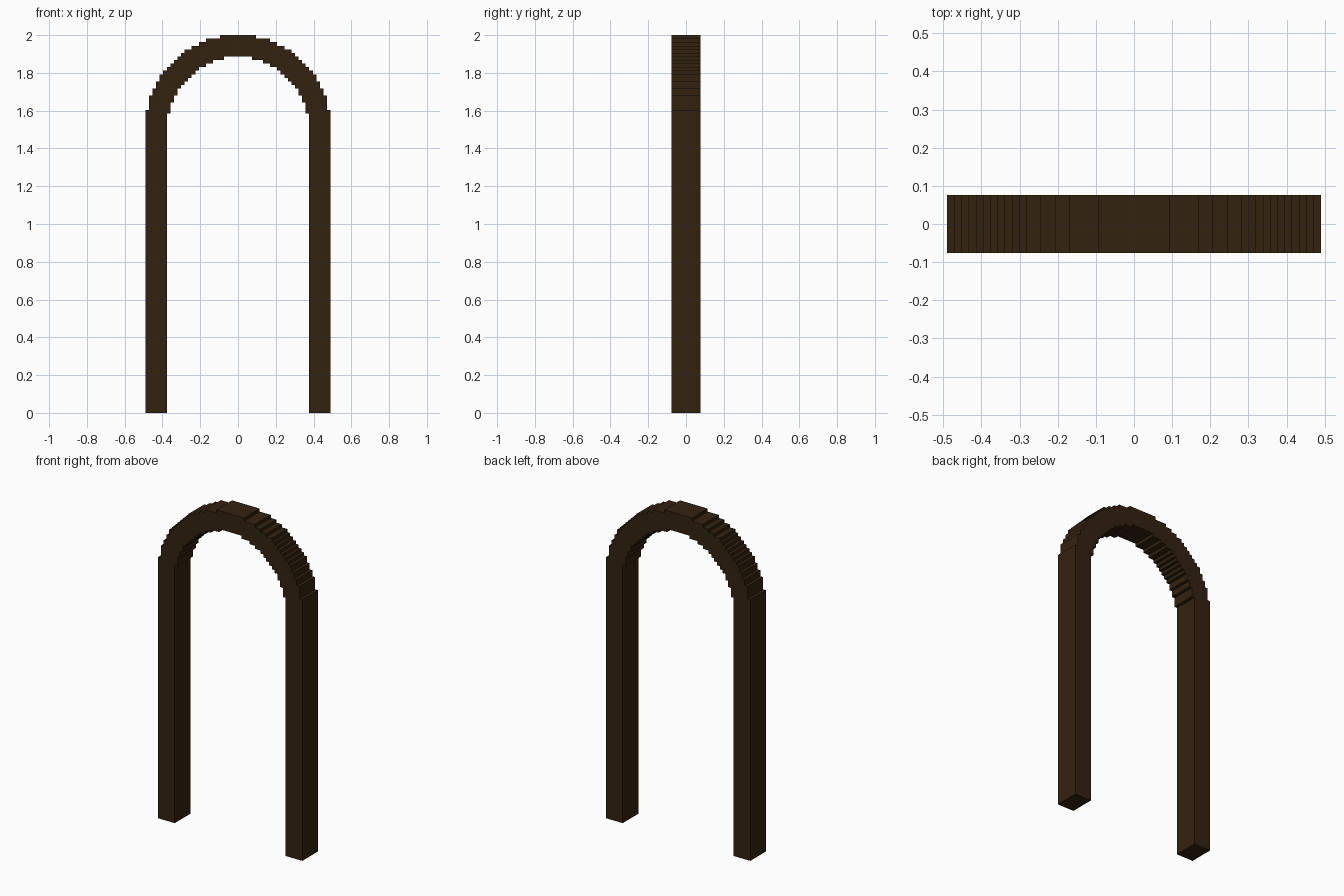
import bpy, bmesh, math

cube = bpy.data.objects.get("Cube")
if cube:
    bpy.data.objects.remove(cube, do_unlink=True)

UNIT = 0.49 / 26      # size of one stair step
SPRING = 1.51         # height of the arch centre
DEPTH = 0.152

wood = bpy.data.materials.new("dark brown wood")
wood.use_nodes = True
colour = (0.034, 0.016, 0.005, 1)
wood.diffuse_color = colour
wood.node_tree.nodes["Principled BSDF"].inputs["Base Color"].default_value = colour


def stepped_quarter(rows, limit):
    """Corner points of a stair-stepped quarter circle, from the side up to the crown."""
    points, low = [], 0
    for column in range(rows, 0, -1):
        high = min(rows, math.isqrt(limit - column * column))
        if high > low:
            points += [(column, low), (column, high)]
            low = high
    return points


def half_ring(rows, limit):
    """Mirror the quarter into a full half circle, right to left."""
    quarter = stepped_quarter(rows, limit)
    half = quarter + [(-x, z) for x, z in reversed(quarter)]
    return [(x * UNIT, SPRING + z * UNIT) for x, z in half]


def extrude_profile(name, profile):
    bm = bmesh.new()
    face = bm.faces.new([bm.verts.new((x, -DEPTH / 2, z)) for x, z in profile])
    result = bmesh.ops.extrude_face_region(bm, geom=[face])
    moved = [v for v in result["geom"] if isinstance(v, bmesh.types.BMVert)]
    bmesh.ops.translate(bm, verts=moved, vec=(0, DEPTH, 0))
    bmesh.ops.recalc_face_normals(bm, faces=bm.faces)
    mesh = bpy.data.meshes.new(name)
    bm.to_mesh(mesh)
    bm.free()
    mesh.materials.append(wood)
    obj = bpy.data.objects.new(name, mesh)
    bpy.context.collection.objects.link(obj)
    return obj


# Legs and stepped arch in one continuous outline
outer = half_ring(26, 710)
inner = half_ring(20, 420)
for ring in (outer, inner):      # carry both ends down to the ground
    ring[0] = (ring[0][0], 0)
    ring[-1] = (ring[-1][0], 0)
extrude_profile("stepped_arch_frame", outer + inner[::-1])
